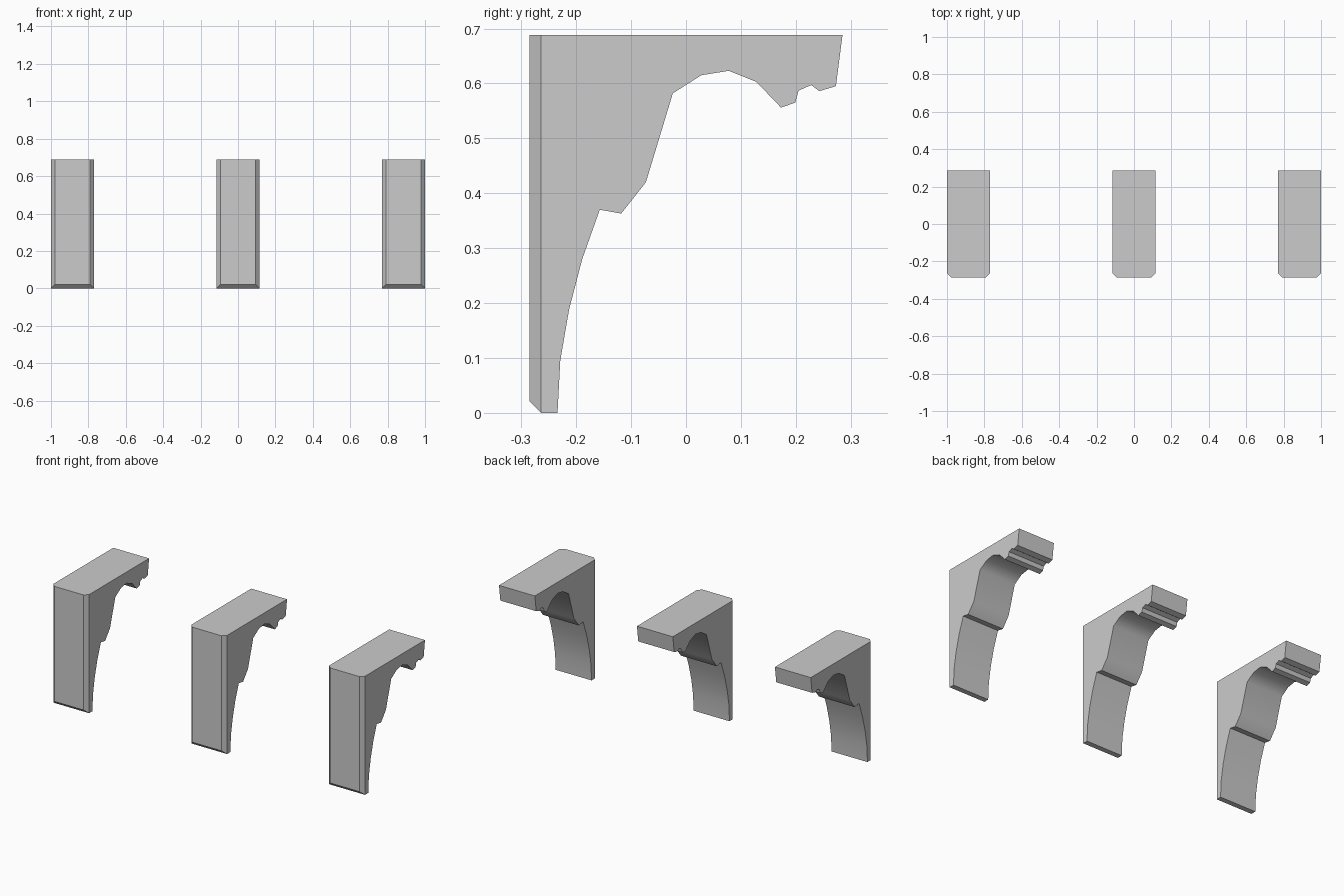
import bpy, bmesh, math

if "Cube" in bpy.data.objects:
    bpy.data.objects.remove(bpy.data.objects["Cube"])

TOP, HALF, CH = 0.688, 0.115, 0.021
FRONT = -0.285

# side profile (y, z), from the chamfer line round the moulded underside
PROFILE = [
    (FRONT + CH, TOP), (FRONT + CH, 0), (-0.234, 0), (-0.229, 0.095),
    (-0.213, 0.188), (-0.189, 0.28), (-0.157, 0.37), (-0.118, 0.363),
    (-0.073, 0.42), (-0.024, 0.582), (0.028, 0.615), (0.078, 0.623),
    (0.128, 0.603), (0.173, 0.556), (0.199, 0.565), (0.205, 0.587),
    (0.228, 0.597), (0.243, 0.586), (0.273, 0.595), (0.285, TOP),
]


def bracket(name, x):
    bm = bmesh.new()
    # moulded body
    side = bm.faces.new([bm.verts.new((-HALF, y, z)) for y, z in PROFILE])
    ext = bmesh.ops.extrude_face_region(bm, geom=[side], use_keep_orig=True)
    for v in ext["geom"]:
        if isinstance(v, bmesh.types.BMVert):
            v.co.x = HALF
    # chamfered front: push the front face out, narrowing sides and bottom
    front = next(f for f in bm.faces
                 if all(abs(v.co.y - FRONT - CH) < 1e-4 for v in f.verts))
    ext = bmesh.ops.extrude_discrete_faces(bm, faces=[front])
    for v in ext["faces"][0].verts:
        v.co.y = FRONT
        v.co.x -= math.copysign(CH, v.co.x)
        if v.co.z < 0.1:
            v.co.z += CH
    bmesh.ops.recalc_face_normals(bm, faces=bm.faces[:])
    mesh = bpy.data.meshes.new(name)
    bm.to_mesh(mesh)
    bm.free()
    ob = bpy.data.objects.new(name, mesh)
    ob.location.x = x
    bpy.context.collection.objects.link(ob)
    # smooth coves, crisp arrises
    bpy.ops.object.select_all(action='DESELECT')
    ob.select_set(True)
    bpy.context.view_layer.objects.active = ob
    bpy.ops.object.shade_smooth_by_angle(angle=math.radians(42))


# row of three brackets
for name, x in (("bracket_left", HALF - 1), ("bracket_middle", 0),
                ("bracket_right", 1 - HALF)):
    bracket(name, x)
